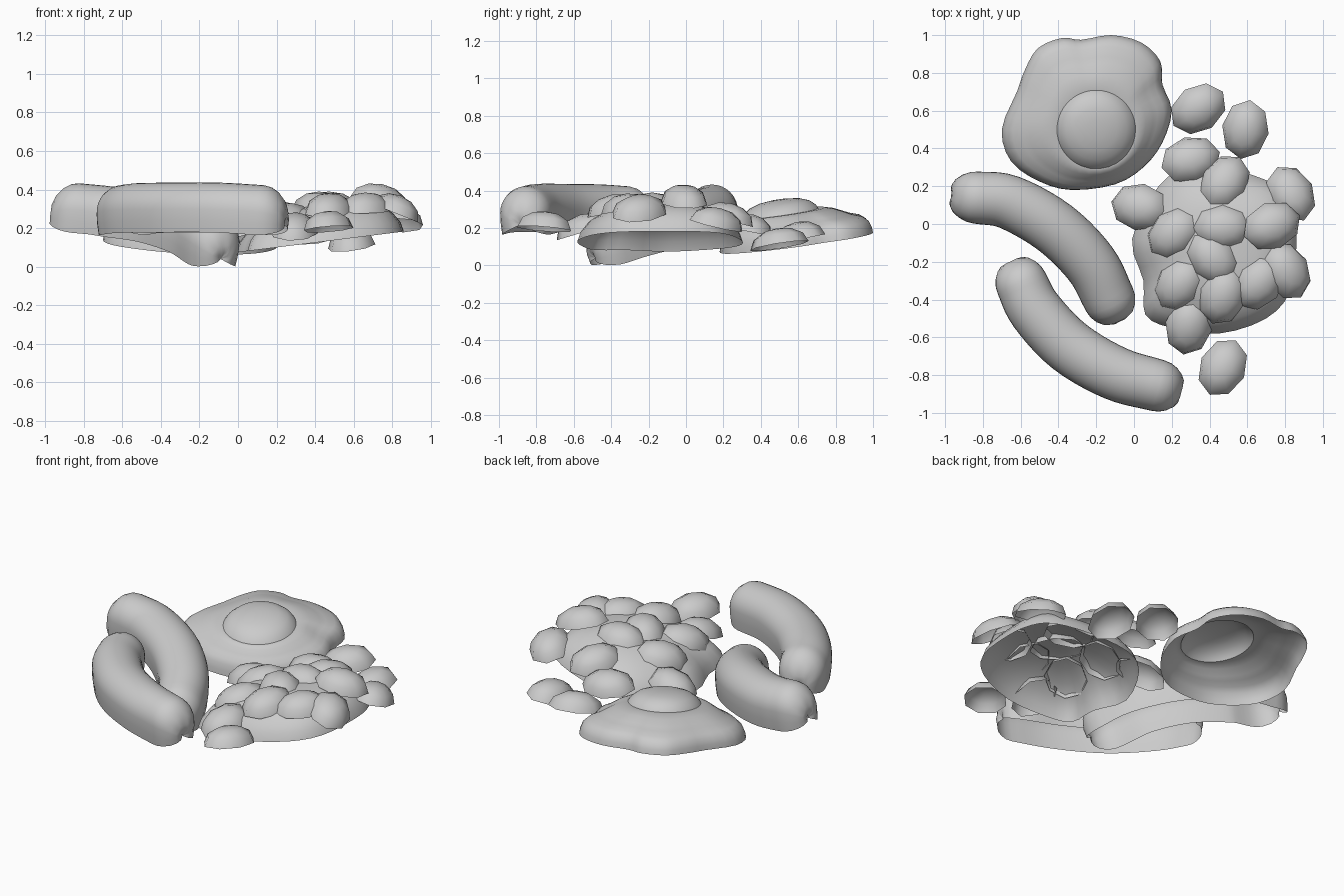
import bpy, bmesh
from math import sin, cos, pi, radians, atan2
from mathutils import Vector, Matrix

if "Cube" in bpy.data.objects:
    bpy.data.objects.remove(bpy.data.objects["Cube"])


def spline(pts, steps, closed=False):
    """Catmull-Rom samples through a few points."""
    p = [Vector(q) for q in pts]
    n = len(p)
    if not closed:
        p = [2 * p[0] - p[1]] + p + [2 * p[-1] - p[-2]]
    out = []
    for i in range(n if closed else n - 1):
        a, b, c, d = ([p[(i + k - 1) % n] for k in range(4)] if closed
                      else p[i:i + 4])
        for s in range(steps):
            t = s / steps
            out.append(0.5 * (2 * b + (c - a) * t + (2 * a - 5 * b + 4 * c - d) * t ** 2
                              + (3 * b - a - 3 * c + d) * t ** 3))
    if not closed:
        out.append(p[-2].copy())
    return out


def loft(name, rings, pole=None, closed=True, angle=60):
    """Skin a stack of sections into an open shell facing up."""
    bm = bmesh.new()
    loops = [[bm.verts.new(v) for v in r] for r in rings]
    n = len(loops[0])
    for a, b in zip(loops, loops[1:]):
        for i in range(n if closed else n - 1):
            j = (i + 1) % n
            bm.faces.new((a[i], a[j], b[j], b[i]))
    if pole is not None:
        v = bm.verts.new(pole)
        for i in range(n):
            bm.faces.new((loops[0][i], loops[0][(i + 1) % n], v))
    bmesh.ops.recalc_face_normals(bm, faces=bm.faces)
    if sum(f.normal.z * f.calc_area() for f in bm.faces) < 0:
        bmesh.ops.reverse_faces(bm, faces=bm.faces)
    me = bpy.data.meshes.new(name)
    bm.to_mesh(me)
    bm.free()
    ob = bpy.data.objects.new(name, me)
    bpy.context.collection.objects.link(ob)
    bpy.ops.object.select_all(action='DESELECT')
    ob.select_set(True)
    bpy.context.view_layer.objects.active = ob
    bpy.ops.object.shade_smooth_by_angle(angle=radians(angle))
    return ob


def sausage(name, path, r=0.138, drop=0.12, arc=16, pinch=-0.06):
    """Curved arch, open underneath, with rounded ends gathered to a pucker."""
    c = spline(path, 5)
    t0, t1 = (c[0] - c[1]).normalized(), (c[-1] - c[-2]).normalized()
    cap = [(0.115, .02), (0.132, .2), (0.13, .4), (0.112, .64), (0.078, .84), (0.04, .96)]
    secs = [(c[0] + t0 * d, -t0, f, 1) for d, f in cap]
    for i, p in enumerate(c):
        t = (c[min(i + 1, len(c) - 1)] - c[max(i - 1, 0)]).normalized()
        secs.append((p, t, 1, 1 + .06 * sin(pi * i / (len(c) - 1))))
    secs += [(c[-1] + t1 * d, t1, f, 1) for d, f in reversed(cap)]
    rings = []
    for p, t, f, w in secs:
        side = t.cross(Vector((0, 0, 1))).normalized()
        up = side.cross(t)
        prof = [(.93 * r, -drop), (.985 * r, -drop / 2)]
        for k in range(arc + 1):
            a = pi * k / arc
            q = r * (1 + (0.12 * cos(6 * a) if f < .5 else 0))
            prof.append((q * cos(a), q * sin(a)))
        prof += [(-.985 * r, -drop / 2), (-.93 * r, -drop)]
        rings.append([p + side * x * f * w + up * (pinch + (y - pinch) * f)
                      for x, y in prof])
    return loft(name, rings, closed=False)


# sausages
sausage("back_sausage", [(-.835, .14, .295), (-.66, .115, .278), (-.42, -.02, .247),
                         (-.23, -.21, .192), (-.13, -.40, .13)])
sausage("front_sausage", [(-.595, -.315, .285), (-.52, -.46, .295), (-.34, -.65, .298),
                          (-.10, -.79, .298), (.125, -.855, .285)])

# fried egg: round yolk blending out to a wavy rim, on a slope
yolk = Vector((-.2, .5))
rim = spline([(.2, .6), (.15, .74), (.14, .86), (.04, .96), (-.12, 1.0), (-.28, .975),
              (-.38, .985), (-.51, .93), (-.58, .81), (-.62, .7), (-.7, .5), (-.65, .33),
              (-.5, .225), (-.33, .18), (-.1, .21), (.05, .3), (.15, .43)], 3, True)


def egg_z(p, h):
    return 0.085 + 0.14 * (p.y - .4) - .06 * (p.x + .2) + h


rings = []
for kind, t, h in [("r", .05, .252), ("r", .11, .244), ("r", .16, .226), ("r", .195, .198),
                   ("r", .208, .178), ("o", .12, .178), ("o", .3, .164), ("o", .5, .138),
                   ("o", .62, .122), ("o", .8, .105), ("o", .92, .078), ("o", .98, .04),
                   ("o", 1, .01)]:
    ring = []
    for q in rim:
        d = (q - yolk).normalized()
        p = yolk + d * t if kind == "r" else (yolk + d * .208).lerp(q, t)
        ring.append((p.x, p.y, egg_z(p, h)))
    rings.append(ring)
loft("fried_egg", rings, pole=(yolk.x, yolk.y, egg_z(yolk, .254)), angle=40)

# sauce: low open dome under the beans, rising to the right
mid = Vector((.44, -.13))
edge = spline([(-.01, -.08), (.05, -.3), (.06, -.48), (.2, -.55), (.45, -.58), (.7, -.5),
               (.83, -.35), (.86, -.1), (.84, .08), (.76, .2), (.55, .28), (.3, .3),
               (.13, .2)], 3, True)
rings = []
for t, h in [(.25, .195), (.5, .18), (.7, .15), (.86, .105), (.96, .05), (1, 0)]:
    rings.append([(p.x, p.y, .075 + .125 * p.x + h)
                  for p in (mid.lerp(q, t) for q in edge)])
loft("bean_sauce", rings, pole=(mid.x, mid.y, .075 + .125 * mid.x + .198))

# beans: x, y, rim height, heading, slope in x, slope in y
beans = [
    (.34, .61, .14, 35, 0, .2), (.59, .5, .105, 80, .12, .15), (.30, .34, .18, 15, 0, -.2),
    (.48, .22, .24, 60, 0, -.25), (.83, .16, .215, 115, -.1, -.25), (.03, .09, .15, -10, .3, -.1),
    (.21, -.05, .235, 40, .3, 0), (.47, -.02, .295, 0, 0, 0), (.73, -.01, .335, 20, -.2, 0),
    (.42, -.18, .295, -50, 0, 0), (.81, -.25, .28, -60, -.4, 0), (.24, -.32, .23, 50, .3, .1),
    (.47, -.38, .285, 70, 0, .2), (.66, -.31, .29, 50, 0, .1), (.29, -.54, .18, 80, 0, .3),
    (.47, -.76, .195, 65, .1, -.1)]
for i, (x, y, z, ang, sx, sy) in enumerate(beans):
    m = (Matrix.Translation((x, y, z)) @ Matrix.Rotation(-atan2(sx, 1), 4, 'Y')
         @ Matrix.Rotation(atan2(sy, 1), 4, 'X') @ Matrix.Rotation(radians(ang), 4, 'Z')
         @ Matrix.Diagonal((.16, .125, .095, 1)))
    rings = [[m @ Vector((cos(b) * cos(2 * pi * k / 8), cos(b) * sin(2 * pi * k / 8), sin(b)))
              for k in range(8)] for b in map(radians, (62, 32, 0))]
    loft(f"bean_{i + 1:02d}", rings, pole=m @ Vector((0, 0, 1)))
